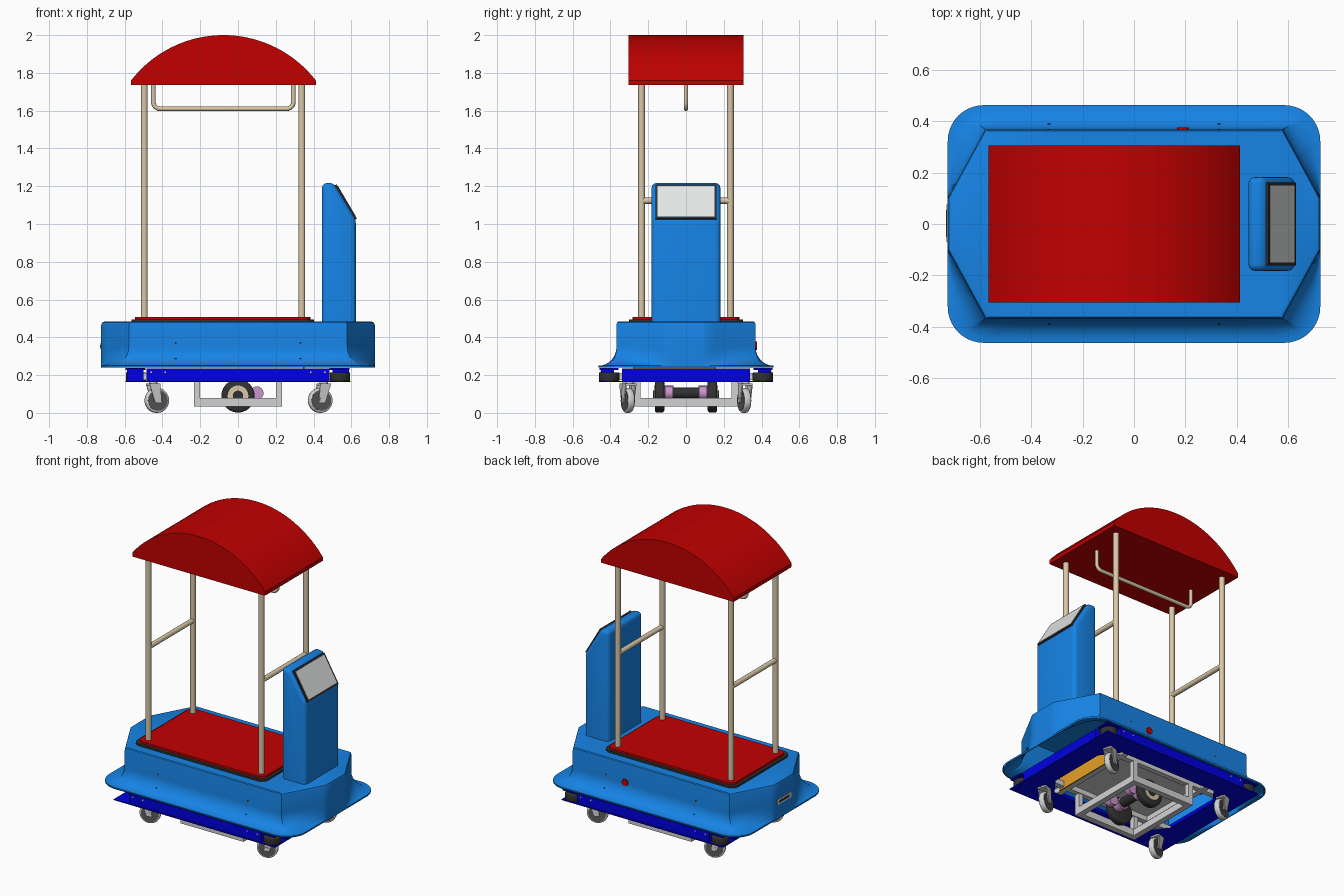
import bpy, bmesh, math
from mathutils import Vector

cube = bpy.data.objects.get("Cube")
if cube:
    bpy.data.objects.remove(cube)


def material(name, rgb):
    m = bpy.data.materials.new(name)
    m.use_nodes = True
    m.diffuse_color = (*rgb, 1)
    m.node_tree.nodes["Principled BSDF"].inputs["Base Color"].default_value = (*rgb, 1)
    return m


BLUE = material("body blue", (0.008, 0.23, 0.79))
NAVY = material("chassis blue", (0, 0, 0.75))
RED = material("red", (0.54, 0, 0))
TAN = material("tan tube", (0.7, 0.58, 0.39))
DARK = material("dark grey", (0.03, 0.03, 0.032))
WHEEL = material("wheel grey", (0.1, 0.1, 0.1))
GREY = material("light grey", (0.65, 0.65, 0.65))
SCREEN = material("screen grey", (0.78, 0.79, 0.79))
PINK = material("motor pink", (0.6, 0.3, 0.6))
ORANGE = material("orange", (0.8, 0.36, 0.02))


def finish(name, bm, mat):
    bmesh.ops.recalc_face_normals(bm, faces=bm.faces)
    me = bpy.data.meshes.new(name)
    bm.to_mesh(me)
    bm.free()
    me.materials.append(mat)
    ob = bpy.data.objects.new(name, me)
    bpy.context.collection.objects.link(ob)
    return ob


def box(name, x, y, z, mat, round_corners=0):
    """Box from three (low, high) ranges, with optional rounded upright edges."""
    bm = bmesh.new()
    bmesh.ops.create_cube(bm, size=1)
    for v in bm.verts:
        v.co = [r[0] if c < 0 else r[1] for c, r in zip(v.co, (x, y, z))]
    if round_corners:
        upright = [e for e in bm.edges if (e.verts[0].co - e.verts[1].co).xy.length < 1e-5]
        bmesh.ops.bevel(bm, geom=upright, offset=round_corners, segments=6,
                        profile=0.5, affect='EDGES')
    return finish(name, bm, mat)


def rod(name, a, b, r, mat, sides=24, bevel=0):
    a, b = Vector(a), Vector(b)
    bm = bmesh.new()
    bmesh.ops.create_cone(bm, cap_ends=True, segments=sides, radius1=r, radius2=r,
                          depth=(b - a).length)
    if bevel:
        rims = [e for e in bm.edges if abs(e.verts[0].co.z - e.verts[1].co.z) < 1e-5]
        bmesh.ops.bevel(bm, geom=rims, offset=bevel, segments=3, profile=0.5, affect='EDGES')
    rot = (b - a).to_track_quat('Z', 'Y')
    for v in bm.verts:
        v.co = rot @ v.co + (a + b) / 2
    return finish(name, bm, mat)


def extrude(points, offset):
    bm = bmesh.new()
    face = bm.faces.new([bm.verts.new(p) for p in points])
    ext = bmesh.ops.extrude_face_region(bm, geom=[face])
    moved = [v for v in ext["geom"] if isinstance(v, bmesh.types.BMVert)]
    bmesh.ops.translate(bm, verts=moved, vec=offset)
    return bm


def prism(name, profile, y0, y1, mat, bevel=0):
    """Extrude an x-z profile along y."""
    bm = extrude([(x, y0, z) for x, z in profile], (0, y1 - y0, 0))
    if bevel:
        low = min(v.co.z for v in bm.verts)
        edges = [e for e in bm.edges if max(v.co.z for v in e.verts) > low + 1e-4]
        bmesh.ops.bevel(bm, geom=edges, offset=bevel, segments=4, profile=0.5, affect='EDGES')
    return finish(name, bm, mat)


# --- body shell: octagonal wall flaring into a rounded rectangular skirt
OX, OY, CX, CY = 0.724, 0.368, 0.578, 0.1
octagon = [(OX, -CY), (OX, CY), (CX, OY), (-CX, OY),
           (-OX, CY), (-OX, -CY), (-CX, -OY), (CX, -OY)]
skirt, R = [], 0.14
for i, (sx, sy) in enumerate([(1, 1), (-1, 1), (-1, -1), (1, -1)]):
    for k in range(11):
        t = math.pi / 2 * (i + k / 10)
        skirt.append((sx * (OX - R) + R * math.cos(t), sy * (0.462 - R) + R * math.sin(t)))


def reach(poly, t):
    """Distance from the centre to a convex outline in direction t."""
    u = Vector((math.cos(t), math.sin(t)))
    best = 9
    for p, q in zip(poly, poly[1:] + poly[:1]):
        n = Vector((q[1] - p[1], p[0] - q[0]))
        if n.dot(u) > 1e-6:
            best = min(best, n.dot(Vector(p)) / n.dot(u))
    return best


angles = sorted({round(math.atan2(y, x), 4) for x, y in octagon + skirt}
                | {round(math.tau * k / 64 - math.pi + 0.02, 4) for k in range(64)})
levels = [(1, 0.24, 1), (1, 0.25, 1)]
for k in range(1, 9):
    a = math.pi / 2 * k / 8
    levels.append((1 - math.sin(a), 0.25 + 0.1 * (1 - math.cos(a)), 1))
levels += [(0, 0.466, 1), (0, 0.478, 0.994), (0, 0.483, 0.98)]
bm = bmesh.new()
rings = []
for f, z, s in levels:
    ring = []
    for t in angles:
        r = s * (f * reach(skirt, t) + (1 - f) * reach(octagon, t))
        ring.append(bm.verts.new((r * math.cos(t), r * math.sin(t), z)))
    rings.append(ring)
n = len(angles)
for lo, hi in zip(rings, rings[1:]):
    for i in range(n):
        bm.faces.new((lo[i], lo[(i + 1) % n], hi[(i + 1) % n], hi[i]))
bm.faces.new(rings[-1])
shell = finish("body_shell", bm, BLUE)
solid = shell.modifiers.new("thickness", 'SOLIDIFY')
solid.thickness, solid.offset = 0.008, -1

# --- shell details
rod("stop_button", (0.19, 0.362, 0.355), (0.19, 0.376, 0.355), 0.022, RED)
box("charge_port", (-0.728, -0.717), (-0.07, 0.075), (0.335, 0.37), GREY)
box("charge_contacts", (-0.73, -0.727), (-0.05, 0.055), (0.346, 0.359), DARK)
for x in (-0.33, 0.33):
    for y in (-1, 1):
        rod("upper_screw", (x, y * 0.364, 0.37), (x, y * 0.369, 0.37), 0.006, DARK, 12)
        rod("lower_screw", (x, y * 0.38, 0.285), (x, y * 0.39, 0.285), 0.006, DARK, 12)

# --- deck
box("deck_rim", (-0.565, 0.402), (-0.302, 0.302), (0.479, 0.495), DARK, 0.05)
box("deck_mat", (-0.545, 0.384), (-0.284, 0.284), (0.49, 0.508), RED, 0.04)

# --- posts, rails, canopy and hanging bar
for x in (-0.496, 0.338):
    for y in (-0.235, 0.235):
        rod("post", (x, y, 0.5), (x, y, 1.74), 0.018, TAN)
    rod("cross_rail", (x, -0.235, 1.123), (x, 0.235, 1.123), 0.016, TAN)

half, sag, mid = 0.489, 0.24, -0.077
rad = (half ** 2 + sag ** 2) / (2 * sag)
sweep = math.asin(half / rad)
arc = [(mid + rad * math.sin(sweep * k / 18), 2 - rad + rad * math.cos(sweep * k / 18))
       for k in range(-18, 19)]
prism("canopy", [(mid + half, 1.735), (mid - half, 1.735)] + arc, -0.305, 0.305, RED)

path = [(-0.448, 1.74)]
for cx, start in ((-0.413, math.pi), (0.258, 1.5 * math.pi)):
    for k in range(7):
        a = start + math.pi / 12 * k
        path.append((cx + 0.035 * math.cos(a), 1.645 + 0.035 * math.sin(a)))
path.append((0.293, 1.74))
cu = bpy.data.curves.new("hanging_bar", 'CURVE')
cu.dimensions, cu.bevel_depth, cu.bevel_resolution = '3D', 0.012, 3
sp = cu.splines.new('POLY')
sp.points.add(len(path) - 1)
for p, (x, z) in zip(sp.points, path):
    p.co = (x, 0, z, 1)
cu.materials.append(TAN)
bpy.context.collection.objects.link(bpy.data.objects.new("hanging_bar", cu))

# --- console with a sloping screen
prism("console", [(0.445, 0.475), (0.624, 0.475), (0.624, 1.025), (0.508, 1.217),
                  (0.445, 1.217)], -0.182, 0.182, BLUE, 0.026)
low, high = Vector((0.624, 1.025)), Vector((0.517, 1.207))
along = (high - low).normalized()
out = Vector((along.y, -along.x))


def sloped_plate(name, inset, depth0, depth1, half, mat):
    a, b = low + along * inset, high - along * inset
    prism(name, [a + out * depth0, b + out * depth0, b + out * depth1, a + out * depth1],
          -half, half, mat)


sloped_plate("screen_frame", 0, -0.012, 0.006, 0.162, DARK)
sloped_plate("screen", 0.012, 0.004, 0.008, 0.15, SCREEN)

# --- chassis: floor plate with an octagonal opening, recessed walls, upper frame
for s in (-1, 1):
    box("floor_side", (-0.36, 0.36), sorted((s * 0.32, s * 0.46)), (0.163, 0.169), NAVY)
    box("floor_end", sorted((s * 0.45, s * 0.595)), (-0.2, 0.2), (0.163, 0.169), NAVY)
    box("chassis_side", (-0.485, 0.485), sorted((s * 0.38, s * 0.45)), (0.166, 0.235), NAVY)
    box("chassis_end", sorted((s * 0.5, s * 0.588)), (-0.34, 0.34), (0.166, 0.235), NAVY)
    for t in (-1, 1):
        corner = [(0.45, 0.2), (0.595, 0.2), (0.595, 0.46), (0.36, 0.46), (0.36, 0.32)]
        finish("floor_corner", extrude([(s * x, t * y, 0.163) for x, y in corner],
                                       (0, 0, 0.006)), NAVY)
        for x in (0.385, 0.46):
            rod("chassis_bolt", (s * x, t * 0.44, 0.215), (s * x, t * 0.454, 0.215),
                0.005, GREY, 8)
    box("upper_beam_long", (-0.5, 0.5), sorted((s * 0.235, s * 0.27)), (0.175, 0.21), GREY)
    box("upper_beam_cross", sorted((s * 0.3, s * 0.335)), (-0.38, 0.38), (0.175, 0.21), GREY)
box("equipment_tray", (-0.335, 0.335), (-0.27, 0.27), (0.208, 0.216), GREY)
box("battery_plate", (0.345, 0.353), (-0.28, 0.16), (0.165, 0.28), ORANGE)

# --- corner sensors under thin roof plates
for x, y in ((0.54, -0.407), (0.54, 0.407), (-0.54, 0.407)):
    rod("corner_sensor", (x, y, 0.167), (x, y, 0.215), 0.054, DARK, 32, 0.006)
    box("sensor_roof", (x - 0.055, x + 0.05), (y - 0.05, y + 0.05), (0.228, 0.237), NAVY)

# --- lower drive frame
for s in (-1, 1):
    box("drive_frame_rail", sorted((s * 0.195, s * 0.233)), (-0.275, 0.275), (0.035, 0.08), GREY)
    box("drive_frame_bar", (-0.2, 0.2), sorted((s * 0.235, s * 0.275)), (0.035, 0.08), GREY)
    for t in (-1, 1):
        box("drive_frame_upright", sorted((s * 0.2, s * 0.233)),
            sorted((t * 0.24, t * 0.275)), (0.07, 0.18), GREY)

# --- drive wheels, motors and axle
for s in (-1, 1):
    rod("drive_wheel", (0, s * 0.115, 0.09), (0, s * 0.165, 0.09), 0.088, DARK, 40, 0.012)
    rod("drive_hub", (0, s * 0.16, 0.09), (0, s * 0.17, 0.09), 0.055, TAN)
    rod("drive_hub_cap", (0, s * 0.16, 0.09), (0, s * 0.175, 0.09), 0.028, DARK)
    rod("motor", (0.03, s * 0.065, 0.105), (0.03, s * 0.115, 0.105), 0.04, PINK)
    rod("gearbox", (0.1, s * 0.07, 0.105), (0.1, s * 0.11, 0.105), 0.035, PINK)
rod("drive_axle", (0.03, -0.07, 0.105), (0.03, 0.07, 0.105), 0.03, DARK)

# --- swivel casters, each built at the origin and then turned into place
for x in (-0.43, 0.435):
    lean = math.copysign(0.02, x)
    for y in (-0.308, 0.308):
        parts = [
            rod("caster_tyre", (0, -0.018, 0.066), (0, 0.018, 0.066), 0.066, GREY, 32, 0.01),
            rod("caster_disc", (0, -0.02, 0.066), (0, 0.02, 0.066), 0.055, WHEEL),
            rod("caster_hub", (0, -0.032, 0.066), (0, 0.032, 0.066), 0.014, GREY),
            box("caster_crown", (lean - 0.03, lean + 0.03), (-0.03, 0.03), (0.145, 0.155), GREY),
            rod("caster_stem", (lean, 0, 0.15), (lean, 0, 0.18), 0.022, GREY)]
        for s in (-1, 1):
            parts.append(prism("caster_fork", [
                (-0.018, 0.052), (0.018, 0.052), (lean + 0.03, 0.15), (lean - 0.03, 0.15)],
                s * 0.024, s * 0.03, GREY))
        for part in parts:
            part.location = (x, y, 0)
            part.rotation_euler.z = 0.35

# --- smooth the round parts, keep hard edges
bpy.ops.object.select_all(action='DESELECT')
for ob in bpy.context.collection.objects:
    if ob.type == 'MESH':
        ob.select_set(True)
        bpy.context.view_layer.objects.active = ob
bpy.ops.object.shade_smooth_by_angle(angle=math.radians(32))
